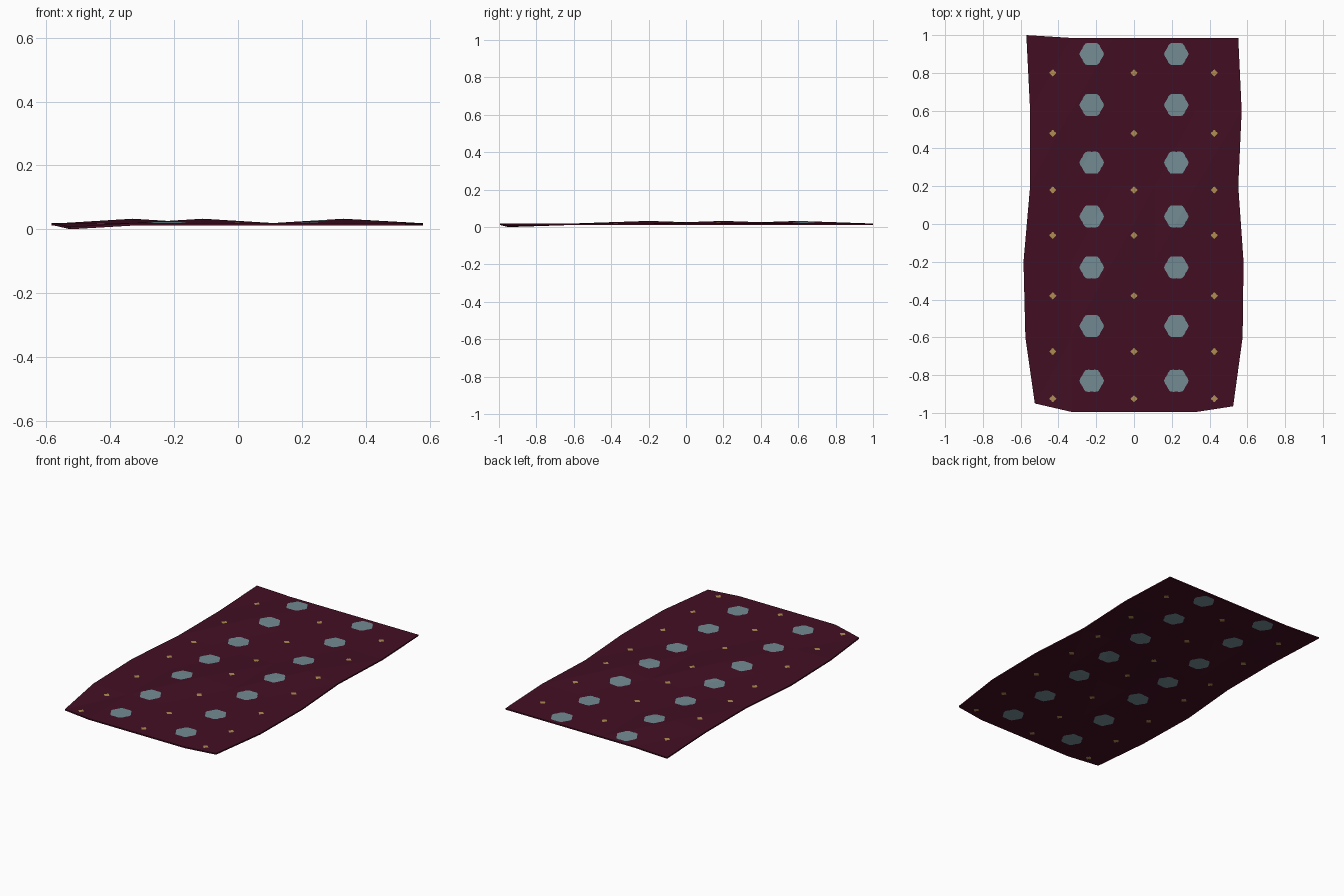
import bpy, bmesh, math

if "Cube" in bpy.data.objects:
    bpy.data.objects.remove(bpy.data.objects["Cube"])

THICK = 0.008
FLAT = 0.0195


def material(name, rgb):
    m = bpy.data.materials.new(name)
    m.diffuse_color = (*rgb, 1)
    m.use_nodes = True
    m.node_tree.nodes["Principled BSDF"].inputs["Base Color"].default_value = m.diffuse_color
    return m


burgundy = material("burgundy cloth", (0.055, 0.0048, 0.0165))
teal = material("grey teal", (0.17, 0.258, 0.29))
gold = material("old gold", (0.42, 0.27, 0.085))


def add_object(name, bm):
    me = bpy.data.meshes.new(name)
    bm.to_mesh(me)
    bm.free()
    ob = bpy.data.objects.new(name, me)
    bpy.context.collection.objects.link(ob)
    return ob


# Rug: a coarse grid with an uneven outline and a few raised folds
cols = [-0.55, -0.33, -0.11, 0.11, 0.33, 0.55]
rows = [-0.995, -0.6, -0.2, 0.2, 0.6, 0.985]
left = [-0.525, -0.575, -0.585, -0.55, -0.55, -0.57]
right = [0.525, 0.575, 0.58, 0.552, 0.57, 0.552]
corner_y = {(0, 0): -0.95, (5, 0): -0.965, (0, 5): 1.0}
height = {(0, 0): THICK, (1, 4): 0.033, (2, 2): 0.033, (4, 3): 0.033}


def build_rug():
    bm = bmesh.new()

    def layer(dz):
        grid = {}
        for j, y in enumerate(rows):
            for i, x in enumerate(cols):
                x = left[j] if i == 0 else right[j] if i == 5 else x
                z = height.get((i, j), FLAT) - dz
                grid[i, j] = bm.verts.new((x, corner_y.get((i, j), y), z))
        return grid

    top, low = layer(0), layer(THICK)
    for j in range(5):
        for i in range(5):
            ring = [(i, j), (i + 1, j), (i + 1, j + 1), (i, j + 1)]
            for tri in ((0, 1, 2), (0, 2, 3)):
                bm.faces.new([top[ring[k]] for k in tri])
                bm.faces.new([low[ring[k]] for k in reversed(tri)])
    # rim
    rim = ([(i, 0) for i in range(5)] + [(5, j) for j in range(5)]
           + [(i, 5) for i in range(5, 0, -1)] + [(0, j) for j in range(5, 0, -1)])
    for a, b in zip(rim, rim[1:] + rim[:1]):
        bm.faces.new((low[a], low[b], top[b], top[a]))
    bmesh.ops.recalc_face_normals(bm, faces=bm.faces)
    return add_object("rug", bm)


# Lobed upright prisms that mark out the woven motifs
def build_cutter(name, centres, radius, wave, lobes, n):
    bm = bmesh.new()
    for cx, cy in centres:
        ends = []
        for z in (-0.1, 0.1):
            ring = []
            for k in range(n):
                a = math.tau * k / n
                r = radius + wave * math.cos(lobes * a)
                ring.append(bm.verts.new((cx + r * math.cos(a), cy + r * math.sin(a), z)))
            ends.append(ring)
        a, b = ends
        bm.faces.new(list(reversed(a)))
        bm.faces.new(b)
        for k in range(n):
            m = (k + 1) % n
            bm.faces.new((a[k], a[m], b[m], b[k]))
    ob = add_object(name, bm)
    ob.hide_render = True
    return ob


def cut(name, source, steps, mat):
    """Copy of source after the boolean steps, without the hidden inner walls."""
    ob = source.copy()
    ob.data = source.data.copy()
    ob.name = name
    bpy.context.collection.objects.link(ob)
    for operation, cutter in steps:
        mod = ob.modifiers.new("cut", 'BOOLEAN')
        mod.solver = 'EXACT'
        mod.operation = operation
        mod.object = cutter
    dg = bpy.context.evaluated_depsgraph_get()
    me = bpy.data.meshes.new_from_object(ob.evaluated_get(dg))
    ob.modifiers.clear()
    ob.data = me
    bm = bmesh.new()
    bm.from_mesh(me)
    walls = []
    for f in bm.faces:
        c = f.calc_center_median()
        f.material_index = 0
        if abs(f.normal.z) < 0.3 and abs(c.x) < 0.5 and abs(c.y) < 0.965:
            walls.append(f)
    bmesh.ops.delete(bm, geom=walls, context='FACES')
    bm.to_mesh(me)
    bm.free()
    me.materials.clear()
    me.materials.append(mat)
    return ob


flower_rows = [0.9, 0.63, 0.325, 0.04, -0.23, -0.54, -0.83]
dot_rows = [0.8, 0.48, 0.18, -0.06, -0.38, -0.675, -0.925]
rug = build_rug()
flowers = build_cutter("flower_cutter", [(s * 0.224, y) for y in flower_rows for s in (-1, 1)],
                       0.061, 0.004, 6, 24)
dots = build_cutter("dot_cutter", [(x, y) for y in dot_rows for x in (-0.43, 0, 0.425)],
                    0.0155, 0.003, 4, 16)

cut("rug_cloth", rug, [('DIFFERENCE', flowers), ('DIFFERENCE', dots)], burgundy)
cut("flower_motifs", rug, [('INTERSECT', flowers)], teal)
cut("gold_motifs", rug, [('INTERSECT', dots)], gold)

# Remove the helpers
for ob in (rug, flowers, dots):
    bpy.data.objects.remove(ob)
